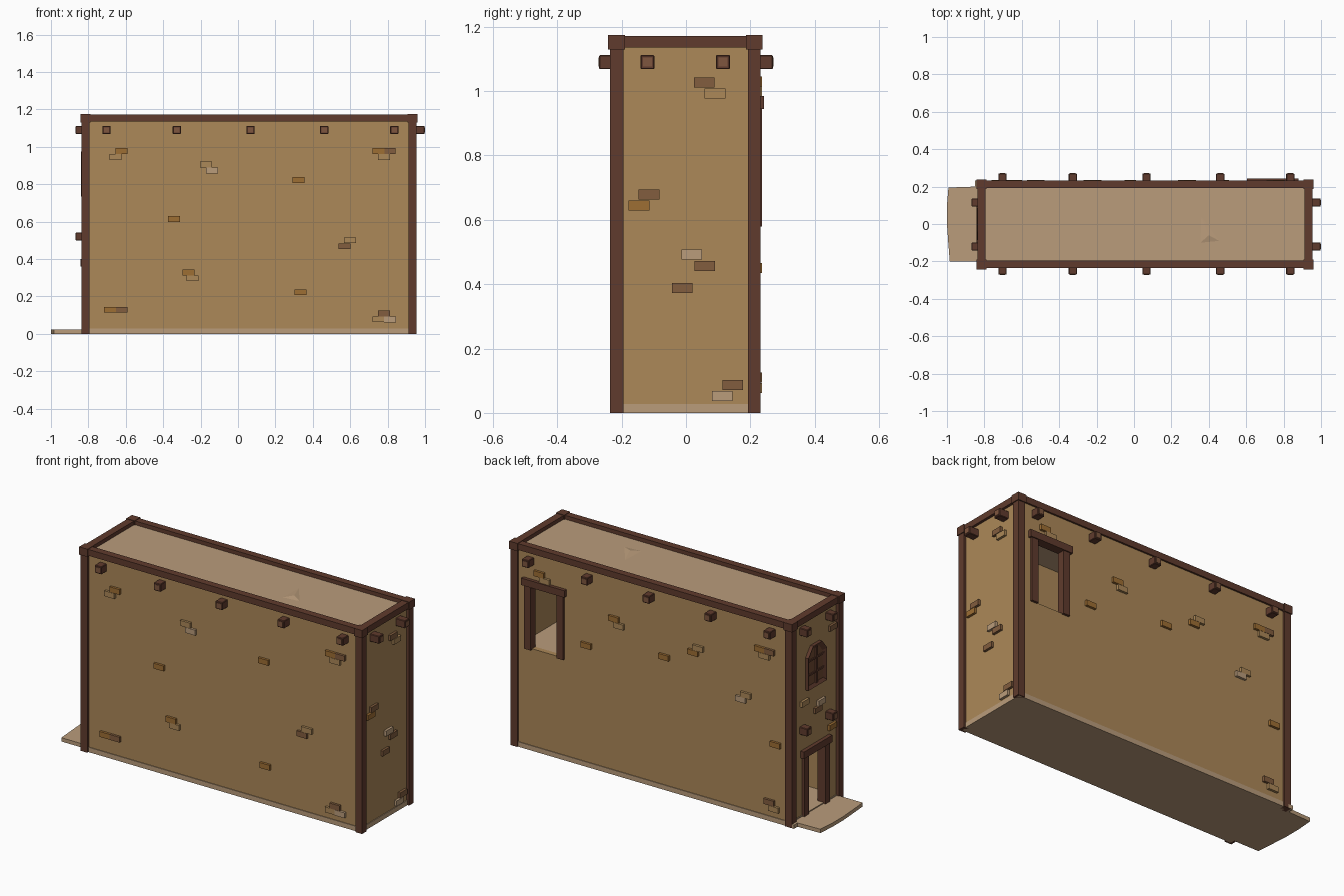
import bpy, bmesh, math
from mathutils import Vector

if "Cube" in bpy.data.objects:
    bpy.data.objects.remove(bpy.data.objects["Cube"])


def mat(name, r, g, b):
    m = bpy.data.materials.new(name)
    lin = lambda c: ((c / 255 + 0.055) / 1.055) ** 2.4 if c > 10 else c / 3294
    m.diffuse_color = (lin(r), lin(g), lin(b), 1)
    m.use_nodes = True
    m.node_tree.nodes["Principled BSDF"].inputs["Base Color"].default_value = m.diffuse_color
    return m


WALL = mat("clay wall", 172, 136, 88)
TAN = mat("pale plaster", 186, 156, 123)
BEAM = mat("dark timber", 96, 59, 45)
END = mat("timber end", 126, 86, 62)
ORANGE = mat("ochre brick", 158, 110, 52)
BROWN = mat("brown brick", 130, 93, 62)
PANEL = mat("shutter wood", 112, 74, 50)


def finish(name, bm, *mats):
    bmesh.ops.recalc_face_normals(bm, faces=bm.faces)
    me = bpy.data.meshes.new(name)
    bm.to_mesh(me)
    bm.free()
    for m in mats:
        me.materials.append(m)
    ob = bpy.data.objects.new(name, me)
    bpy.context.collection.objects.link(ob)
    return ob


def add_box(bm, x0, x1, y0, y1, z0, z1):
    vs = bmesh.ops.create_cube(bm, size=1)["verts"]
    for v in vs:
        v.co = Vector((x0 if v.co.x < 0 else x1, y0 if v.co.y < 0 else y1, z0 if v.co.z < 0 else z1))


def boxes(name, m, *dims):
    bm = bmesh.new()
    for d in dims:
        add_box(bm, *d)
    return finish(name, bm, m)


def prism(name, m, pts, direction):
    bm = bmesh.new()
    f = bm.faces.new([bm.verts.new(p) for p in pts])
    r = bmesh.ops.extrude_face_region(bm, geom=[f])
    for v in r["geom"]:
        if isinstance(v, bmesh.types.BMVert):
            v.co += Vector(direction)
    return finish(name, bm, m)


# wall planes
X0, X1, Y0, Y1 = -0.82, 0.94, -0.222, 0.222
T = 0.03

# hollow wall shell with the two doorways cut out
shell = boxes("walls", WALL, (X0, X1, Y0, Y1, 0.005, 1.14))
for cut in [(X0 + T, X1 - T, Y0 + T, Y1 - T, -0.1, 1.3),
            (-0.95, -0.7, -0.085, 0.085, 0.025, 0.365),
            (0.65, 0.835, 0.1, 0.4, 0.585, 0.95)]:
    c = boxes("cutter", WALL, cut)
    mod = shell.modifiers.new("cut", 'BOOLEAN')
    mod.operation, mod.solver, mod.object = 'DIFFERENCE', 'EXACT', c
    bpy.context.view_layer.objects.active = shell
    bpy.ops.object.modifier_apply(modifier=mod.name)
    bpy.data.objects.remove(c)

# plaster floors and roof
boxes("ground_slab", TAN, (X0 - .004, X1 + .004, Y0 - .004, Y1 + .004, 0, 0.028))
boxes("upper_floor", TAN, (X0 + .01, X1 - .01, Y0 + .01, Y1 - .01, 0.56, 0.585))
boxes("roof_slab", TAN, (X0 + .01, X1 - .01, Y0 + .01, Y1 - .01, 1.125, 1.15))

# chipped wedge on the roof
bm = bmesh.new()
a, b, c, d = [bm.verts.new(p) for p in
              [(.36, .04, 1.15), (.355, -.10, 1.15), (.455, -.09, 1.151), (.40, -.06, 1.158)]]
for f in [(a, b, d), (b, c, d), (c, a, d), (a, c, b)]:
    bm.faces.new(f)
finish("roof_chip", bm, TAN)

# doorstep
prism("doorstep", TAN, [(x, y, 0) for x, y in
      [(-.82, -.2), (-.985, -.2), (-.993, -.1), (-1, 0), (-1, .1), (-.992, .195),
       (-.85, .2), (-.85, .232), (-.82, .232)]], (0, 0, 0.022))

# corner posts, caps and top rails
PX, PY = ((-.837, -.794), (.912, .955)), ((-.236, -.195), (.192, .232))
boxes("corner_posts", BEAM, *[(*px, *py, 0, 1.135) for px in PX for py in PY])
boxes("post_caps", BEAM, *[(px[0] - .005, px[1] + .005, py[0] - .006, py[1] + .006, 1.13, 1.175)
                           for px in PX for py in PY])
boxes("top_rails_long", BEAM, *[(-.8, .92, py[0], py[1], 1.136, 1.172) for py in PY])
boxes("top_rails_short", BEAM, *[(px[0], px[1], -.2, .2, 1.136, 1.172) for px in PX])

# projecting beam ends with lighter end grain
pegs, grain = [], []
H, G = .022, .014
for x in (-.703, -.327, .067, .461, .836):
    for s in (-1, 1):
        pegs.append((x - H, x + H, *sorted((s * .2, s * .27)), 1.09 - H, 1.09 + H))
        grain.append((x - G, x + G, *sorted((s * .265, s * .272)), 1.09 - G, 1.09 + G))
for y in (-.12, .115):
    for s, z, e in ((1, 1.09, .998), (-1, 1.09, .868), (-1, .52, .868)):
        pegs.append((*sorted((s * .8, s * e)), y - H, y + H, z - H, z + H))
        grain.append((*sorted((s * (e - .005), s * (e + .002))), y - G, y + G, z - G, z + G))
peg_ob = boxes("beam_ends", BEAM, *pegs)
bev = peg_ob.modifiers.new("soft", 'BEVEL')
bev.width, bev.segments = .003, 1
boxes("end_grain", END, *grain)

# timber frames of the two doorways
boxes("front_door_frame", BEAM,
      (-.836, -.785, .075, .118, .02, .37), (-.836, -.785, -.118, -.075, .02, .37),
      (-.842, -.785, -.13, .13, .36, .4))
boxes("upper_door_frame", BEAM,
      (.617, .66, .19, .236, .58, .95), (.825, .868, .19, .236, .58, .95),
      (.605, .88, .19, .242, .945, .985))

# shuttered window with a clipped arch
bm = bmesh.new()
f = bm.faces.new([bm.verts.new((X0, y, z)) for y, z in
                  [(.085, .735), (-.085, .735), (-.085, .92), (-.04, .975), (.04, .975), (.085, .92)]])
top = bmesh.ops.extrude_face_region(bm, geom=[f])["geom"]
for v in top:
    if isinstance(v, bmesh.types.BMVert):
        v.co.x -= .02
cap = [g for g in top if isinstance(g, bmesh.types.BMFace)]
bmesh.ops.recalc_face_normals(bm, faces=bm.faces)
bmesh.ops.inset_region(bm, faces=cap, thickness=.026, depth=0)
for v in cap[0].verts:
    v.co.x += .013
cap[0].material_index = 1
bmesh.ops.recalc_face_normals(bm, faces=bm.faces)
finish("window", bm, BEAM, PANEL)
boxes("window_bars", BEAM, (-.835, -.822, -.007, .007, .75, .96), (-.833, -.822, -.07, .07, .81, .82),
      (-.833, -.822, -.07, .07, .89, .9))

# exposed bricks: (along, height, colour); o ochre, b brown, t tan, w wall
FRONT = [(-.622, .978, 'o'), (-.655, .946, 'w'), (-.14, .873, 't'), (-.172, .905, 'w'), (.324, .823, 'o'),
         (-.342, .613, 'o'), (.57, .468, 'b'), (.6, .5, 'w'), (-.265, .327, 'o'), (-.243, .297, 'w'),
         (.334, .222, 'o'), (-.685, .128, 'o'), (-.622, .128, 'b'), (.75, .978, 'o'), (.81, .978, 'b'),
         (.78, .946, 'w'), (.75, .078, 'w'), (.78, .108, 'b'), (.812, .076, 't')]
RIGHT = [(.057, 1.026, 'b'), (.09, .992, 'w'), (-.115, .678, 'b'), (-.146, .645, 'o'), (.018, .492, 't'),
         (.058, .457, 'b'), (-.012, .388, 'b'), (.145, .087, 'b'), (.113, .053, 't')]
BACK = [(.775, 1.03, 'o'), (.74, 1.0, 'w'), (.476, .70, 'o'), (.30, .90, 'o'), (.268, .868, 'w'),
        (-.02, .766, 'o'), (-.205, .842, 'o'), (-.237, .874, 'w'), (-.51, .655, 't'), (-.54, .685, 'w'),
        (-.63, .975, 'o'), (-.69, .975, 'b'), (-.66, .943, 'w'), (-.73, .45, 'o'), (-.69, .11, 'b'),
        (-.72, .078, 'w')]
LEFT = [(.1, .67, 'w'), (-.05, .62, 't'), (-.02, .588, 'b'), (-.155, 1.01, 'b'), (-.15, .44, 'o')]
groups = {'o': [], 'b': [], 't': [], 'w': []}
W, B, D = .032, .0155, .014
for a, z, k in FRONT:
    groups[k].append((a - W, a + W, Y0 - D, Y0 + .005, z - B, z + B))
for a, z, k in BACK:
    groups[k].append((a - W, a + W, Y1 - .005, Y1 + D, z - B, z + B))
for a, z, k in RIGHT:
    groups[k].append((X1 - .005, X1 + D, a - W, a + W, z - B, z + B))
for a, z, k in LEFT:
    groups[k].append((X0 - D, X0 + .005, a - W, a + W, z - B, z + B))
for k, name, m in (('o', "ochre_bricks", ORANGE), ('b', "brown_bricks", BROWN),
                   ('t', "pale_bricks", TAN), ('w', "clay_bricks", WALL)):
    boxes(name, m, *groups[k])
